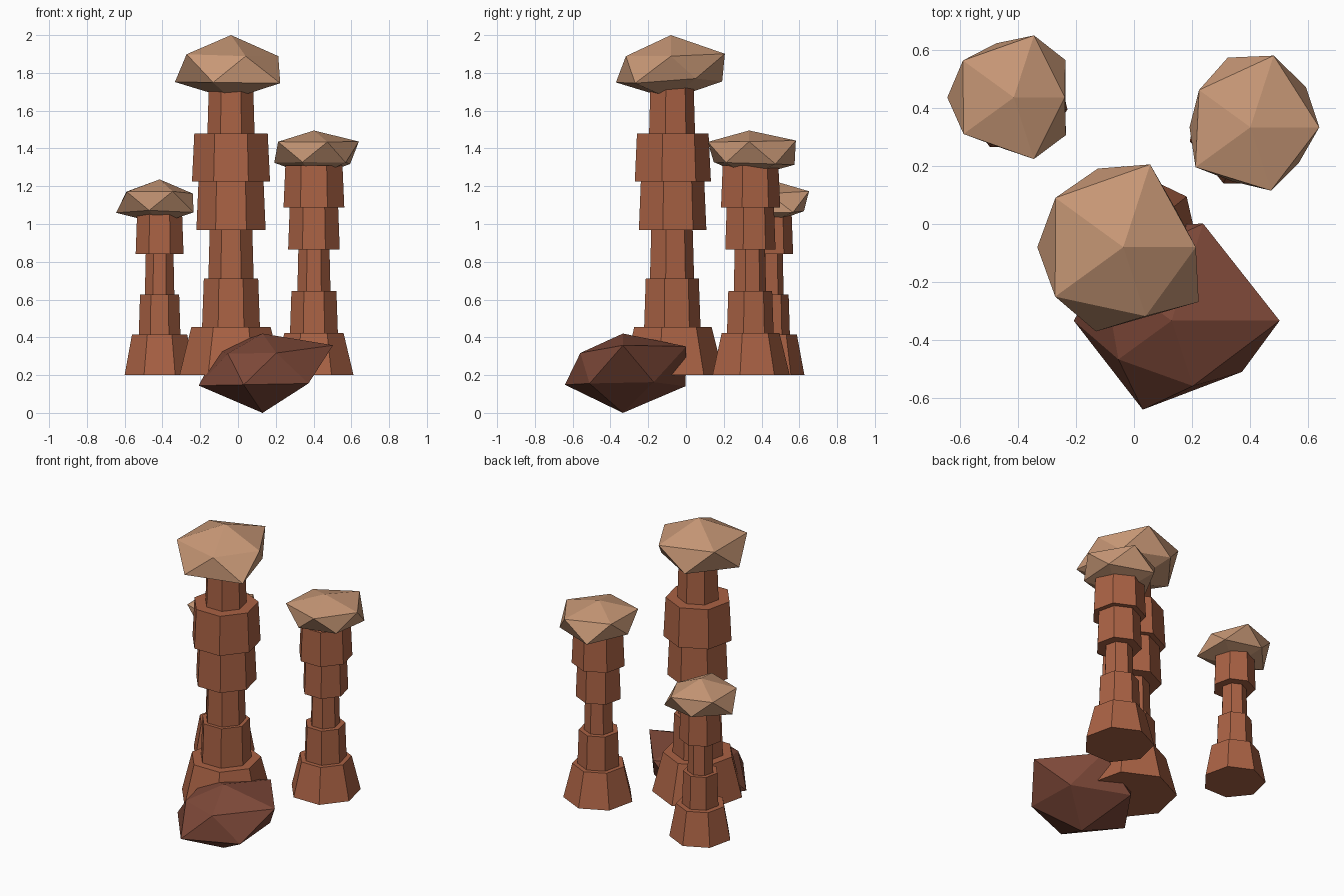
import bpy
import bmesh
import math
from mathutils import Matrix

default_cube = bpy.data.objects.get("Cube")
if default_cube:
    bpy.data.objects.remove(default_cube, do_unlink=True)


def make_material(name, red, green, blue):
    material = bpy.data.materials.new(name)
    material.use_nodes = True
    colour = (red, green, blue, 1)
    material.diffuse_color = colour
    shader = material.node_tree.nodes["Principled BSDF"]
    shader.inputs["Base Color"].default_value = colour
    shader.inputs["Roughness"].default_value = 0.9
    return material


def finish_object(name, bm, material, location):
    bmesh.ops.recalc_face_normals(bm, faces=bm.faces)
    mesh = bpy.data.meshes.new(name)
    bm.to_mesh(mesh)
    bm.free()
    mesh.materials.append(material)
    part = bpy.data.objects.new(name, mesh)
    part.location = location
    bpy.context.collection.objects.link(part)
    return part


def vertex_order(vert):
    # bottom pole, lower ring, upper ring, top pole; rings run counter-clockwise
    angle = (math.atan2(vert.co.y, vert.co.x) + 0.1) % math.tau
    return round(vert.co.z, 2), angle


def make_rock(name, material, location, flatten, bottom, lower, upper, top):
    """Rough low-poly stone: each corner has its own distance from the centre."""
    bm = bmesh.new()
    bmesh.ops.create_icosphere(bm, subdivisions=1, radius=1)
    corners = sorted(bm.verts, key=vertex_order)
    for vert, reach in zip(corners, [bottom, *lower, *upper, top]):
        vert.co = vert.co.normalized() * reach
        vert.co.z *= flatten
    return finish_object(name, bm, material, location)


def make_column(name, material, x, y, step, base_top, radii):
    """Stack of tapered seven-sided blocks; the lowest one flares the most."""
    bm = bmesh.new()
    for level, radius in enumerate(radii):
        top_radius = base_top if level == 0 else radius * 0.94
        turn = Matrix.Rotation(math.pi / 2, 4, "Z")
        lift = Matrix.Translation((0, 0, step * (level + 0.5)))
        new = bmesh.ops.create_cone(bm, cap_ends=True, segments=7, radius1=radius,
                                    radius2=top_radius, depth=step)["verts"]
        # put one corner of every block exactly at the back
        corner = max(new, key=lambda vert: vert.co.z * 9 + vert.co.y).co
        offset = math.atan2(corner.y, corner.x)
        spin = turn @ Matrix.Rotation(-offset, 4, "Z")
        bmesh.ops.transform(bm, matrix=lift @ spin, verts=new)
    return finish_object(name, bm, material, (x, y, 0.2))


clay = make_material("red clay stone", 0.40, 0.122, 0.058)
sand = make_material("pale sandstone", 0.57, 0.31, 0.18)
dark = make_material("dark brown stone", 0.205, 0.065, 0.04)

# Columns
make_column("tall_column", clay, -0.037, -0.08, 0.256, 0.215,
            [0.28, 0.157, 0.123, 0.188, 0.212, 0.128])
make_column("middle_column", clay, 0.402, 0.334, 0.222, 0.161,
            [0.215, 0.13, 0.09, 0.14, 0.165])
make_column("short_column", clay, -0.415, 0.437, 0.214, 0.15,
            [0.19, 0.113, 0.08, 0.13])

# Cap stones
make_rock("tall_cap", sand, (-0.037, -0.08, 1.826), 0.5, 0.33,
          lower=[0.25, 0.319, 0.332, 0.342, 0.36],
          upper=[0.28, 0.336, 0.324, 0.325, 0.28], top=0.348)
make_rock("middle_cap", sand, (0.402, 0.334, 1.377), 0.5, 0.26,
          lower=[0.265, 0.283, 0.235, 0.22, 0.232],
          upper=[0.266, 0.291, 0.245, 0.262, 0.257], top=0.236)
make_rock("short_cap", sand, (-0.415, 0.437, 1.117), 0.5, 0.23,
          lower=[0.246, 0.22, 0.257, 0.2, 0.248],
          upper=[0.197, 0.252, 0.243, 0.24, 0.25], top=0.238)

# Fallen boulder at the foot of the tall column
make_rock("boulder", dark, (0.13, -0.334, 0.246), 0.6, 0.41,
          lower=[0.31, 0.39, 0.378, 0.361, 0.336],
          upper=[0.417, 0.394, 0.33, 0.254, 0.265], top=0.29)
